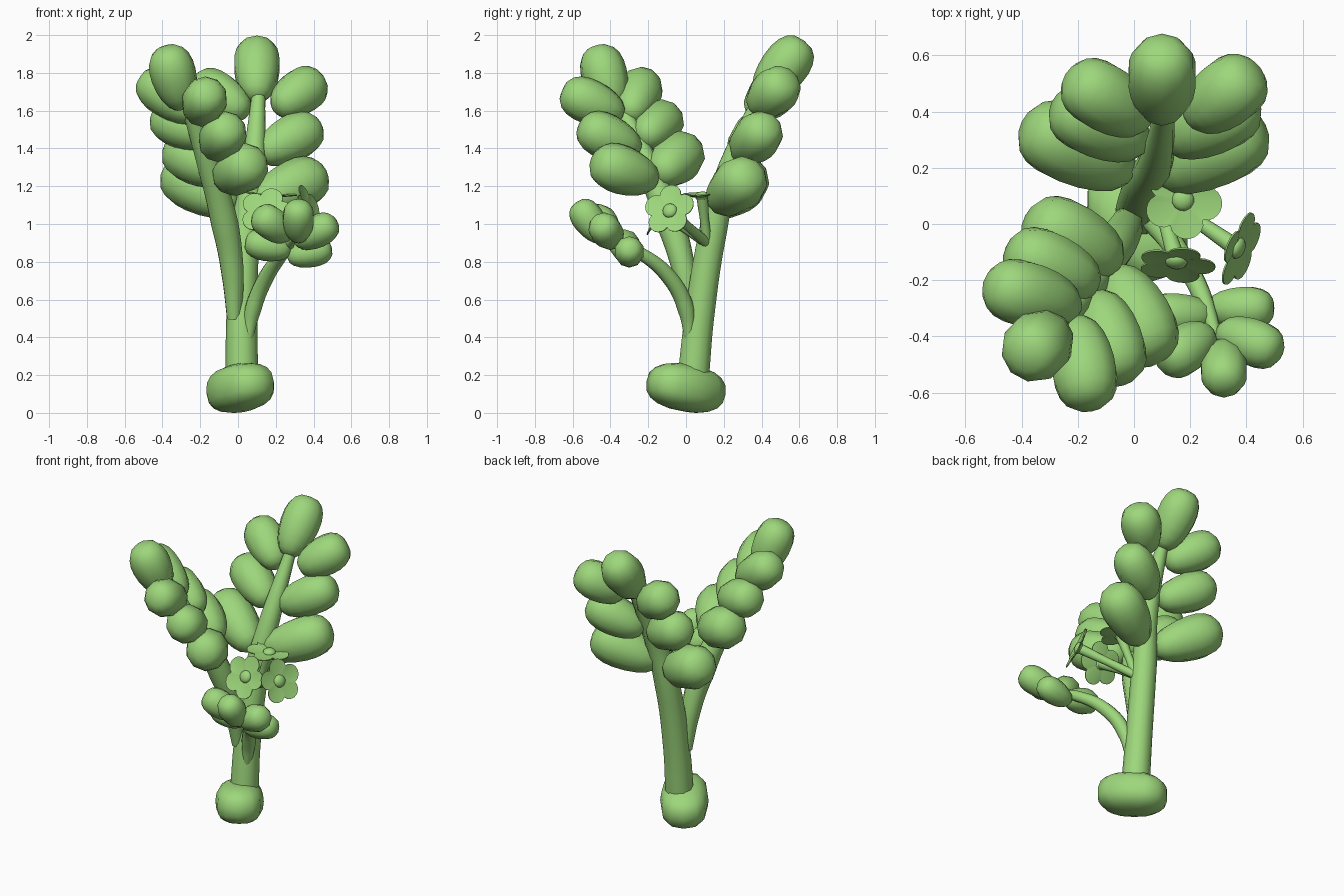
import bpy, bmesh, math
from mathutils import Vector, Matrix

if "Cube" in bpy.data.objects:
    bpy.data.objects.remove(bpy.data.objects["Cube"])

green = bpy.data.materials.new("leaf green")
green.diffuse_color = (0.34, 0.68, 0.20, 1)
green.use_nodes = True
green.node_tree.nodes["Principled BSDF"].inputs["Base Color"].default_value = green.diffuse_color


def finish(name, bm, angle=60):
    bmesh.ops.recalc_face_normals(bm, faces=bm.faces)
    me = bpy.data.meshes.new(name)
    bm.to_mesh(me)
    bm.free()
    ob = bpy.data.objects.new(name, me)
    bpy.context.collection.objects.link(ob)
    me.materials.append(green)
    bpy.context.view_layer.objects.active = ob
    ob.select_set(True)
    bpy.ops.object.shade_smooth_by_angle(angle=math.radians(angle))
    ob.select_set(False)
    return ob


def leaf(name, centre, axis, r, inner=1.15):
    """Blunt egg-shaped leaf; axis sets direction and stretch, inner lengthens the stem end."""
    axis = Vector(axis)
    length = math.sqrt(axis.length_squared + r * r) * 0.96
    rot = axis.to_track_quat('Z', 'Y').to_matrix()
    bm = bmesh.new()
    bmesh.ops.create_uvsphere(bm, u_segments=10, v_segments=10, radius=1)
    for v in bm.verts:
        x, y, z = v.co
        k = r * (1.06 + 0.11 * z)
        w = math.hypot(x, y)
        f = (w ** 0.75 / w if w > 1e-5 else 0) * k
        z *= length * (inner if z < 0 else 1)
        v.co = Vector(centre) + rot @ Vector((x * f, y * f, z))
    finish(name, bm, 80)


def stem(name, pts):
    """Tapered tube through (x, y, z, radius) points."""
    cu = bpy.data.curves.new(name, 'CURVE')
    cu.dimensions = '3D'
    cu.bevel_depth = 1
    cu.bevel_resolution = 3
    cu.resolution_u = 5
    cu.use_fill_caps = True
    sp = cu.splines.new('BEZIER')
    sp.bezier_points.add(len(pts) - 1)
    for b, p in zip(sp.bezier_points, pts):
        b.co = p[:3]
        b.radius = p[3]
        b.handle_left_type = b.handle_right_type = 'AUTO'
    ob = bpy.data.objects.new(name, cu)
    bpy.context.collection.objects.link(ob)
    cu.materials.append(green)
    bpy.context.view_layer.objects.active = ob
    ob.select_set(True)
    bpy.ops.object.convert(target='MESH')
    bpy.ops.object.shade_smooth_by_angle(angle=math.radians(60))
    bpy.context.object.select_set(False)


def flower(name, centre, normal, root, spin=0):
    """Five-lobed thin blossom with a domed middle, on a short stalk."""
    c, n = Vector(centre), Vector(normal).normalized()
    mat = Matrix.Translation(c) @ n.to_track_quat('Z', 'Y').to_matrix().to_4x4()
    bm = bmesh.new()
    rings = []
    for side in (0.003, -0.003):
        mid = bm.verts.new((0, 0, side - 0.02))
        ring = []
        for i in range(50):
            a = math.tau * i / 50
            r = 0.14 * (0.72 + 0.28 * abs(math.cos(2.5 * a)) ** 0.75)
            b = a + math.radians(spin)
            ring.append(bm.verts.new((r * math.cos(b), r * math.sin(b), side)))
        for i in range(50):
            bm.faces.new((mid, ring[i], ring[(i + 1) % 50]))
        rings.append(ring)
    for i in range(50):
        j = (i + 1) % 50
        bm.faces.new((rings[0][i], rings[0][j], rings[1][j], rings[1][i]))
    bmesh.ops.create_uvsphere(bm, u_segments=12, v_segments=8, radius=0.04,
                              matrix=Matrix.Translation((0, 0, -0.012)) @ Matrix.Diagonal((1, 1, 0.6, 1)))
    bmesh.ops.transform(bm, matrix=mat, verts=bm.verts)
    finish(name, bm, 40)
    end, root = c - n * 0.02, Vector(root)
    stem(name + "_stalk", [(*root, 0.028), (*root.lerp(end, 0.5), 0.025), (*end, 0.032)])


# Pebble-like base, long axis towards front right and tipped up there
bm = bmesh.new()
bmesh.ops.create_uvsphere(bm, u_segments=12, v_segments=10, radius=1)
turn = Matrix.Rotation(math.radians(-57), 3, 'Z') @ Matrix.Rotation(math.radians(-10), 3, 'Y')
size = (0.222, 0.148, 0.124)
for v in bm.verts:
    v.co = turn @ Vector([math.copysign(abs(k) ** 0.8, k) * s for k, s in zip(v.co, size)])
low = min(v.co.z for v in bm.verts)
for v in bm.verts:
    v.co += Vector((0.012, 0, -low))
finish("base", bm, 60)

# Stems
stem("back_stem", [(.02, .04, .2, .087), (.02, .07, .5, .082), (.04, .145, .97, .077),
                   (.08, .23, 1.3, .062), (.11, .41, 1.7, .035)])
stem("left_stem", [(-.02, .03, .5, .04), (-.03, -.01, .75, .062), (-.07, -.08, 1.0, .075),
                   (-.15, -.2, 1.3, .066), (-.27, -.36, 1.65, .04)])
stem("small_stem", [(.05, .02, .37, .025), (.08, 0, .55, .045), (.15, -.09, .72, .042),
                    (.24, -.25, .85, .034), (.3, -.43, .93, .02)])

# Leaves on each stem: centre, axis, radius, optional inner stretch
groups = {
    "back_leaf": [
        ((.1, .515, 1.825), (0, .092, .118), .118),
        ((.325, .462, 1.695), (.078, .06, .055), .117),
        ((.28, .368, 1.45), (.12, .055, .062), .119),
        ((.295, .27, 1.2), (.125, .06, .055), .132, 1.35),
        ((-.1, .447, 1.68), (-.1, .06, .065), .116),
        ((-.13, .358, 1.45), (-.12, .055, .062), .119),
        ((-.225, .28, 1.2), (-.125, .06, .065), .132, 1.35)],
    "left_leaf": [
        ((-.34, -.43, 1.785), (-.035, -.035, .12), .115),
        ((-.18, -.505, 1.645), (.02, -.118, .05), .112),
        ((-.085, -.415, 1.46), (.035, -.115, .05), .114),
        ((.01, -.335, 1.285), (.06, -.12, .04), .123),
        ((-.37, -.255, 1.68), (-.12, .035, .08), .114),
        ((-.3, -.15, 1.522), (-.115, .05, .045), .116),
        ((-.225, -.055, 1.34), (-.115, .06, .055), .127)],
    "small_leaf": [
        ((.32, -.512, 1.02), (0, -.055, .075), .08),
        ((.418, -.42, .96), (.08, -.03, .04), .082),
        ((.387, -.3, .85), (.088, 0, .02), .075),
        ((.18, -.445, 1.0), (-.06, -.04, .045), .085),
        ((.15, -.325, .885), (-.09, 0, .02), .077)],
}
for name, rows in groups.items():
    for i, row in enumerate(rows):
        leaf(f"{name}_{i + 1}", *row)

# Blossoms
root = (.08, .11, .9)
flower("top_flower", (.175, .085, 1.16), (.05, -.05, 1), root, 18)
flower("front_flower", (.15, -.145, 1.065), (-.05, -.85, .42), root)
flower("right_flower", (.38, -.09, 1.075), (.85, -.33, .35), root, 20)
